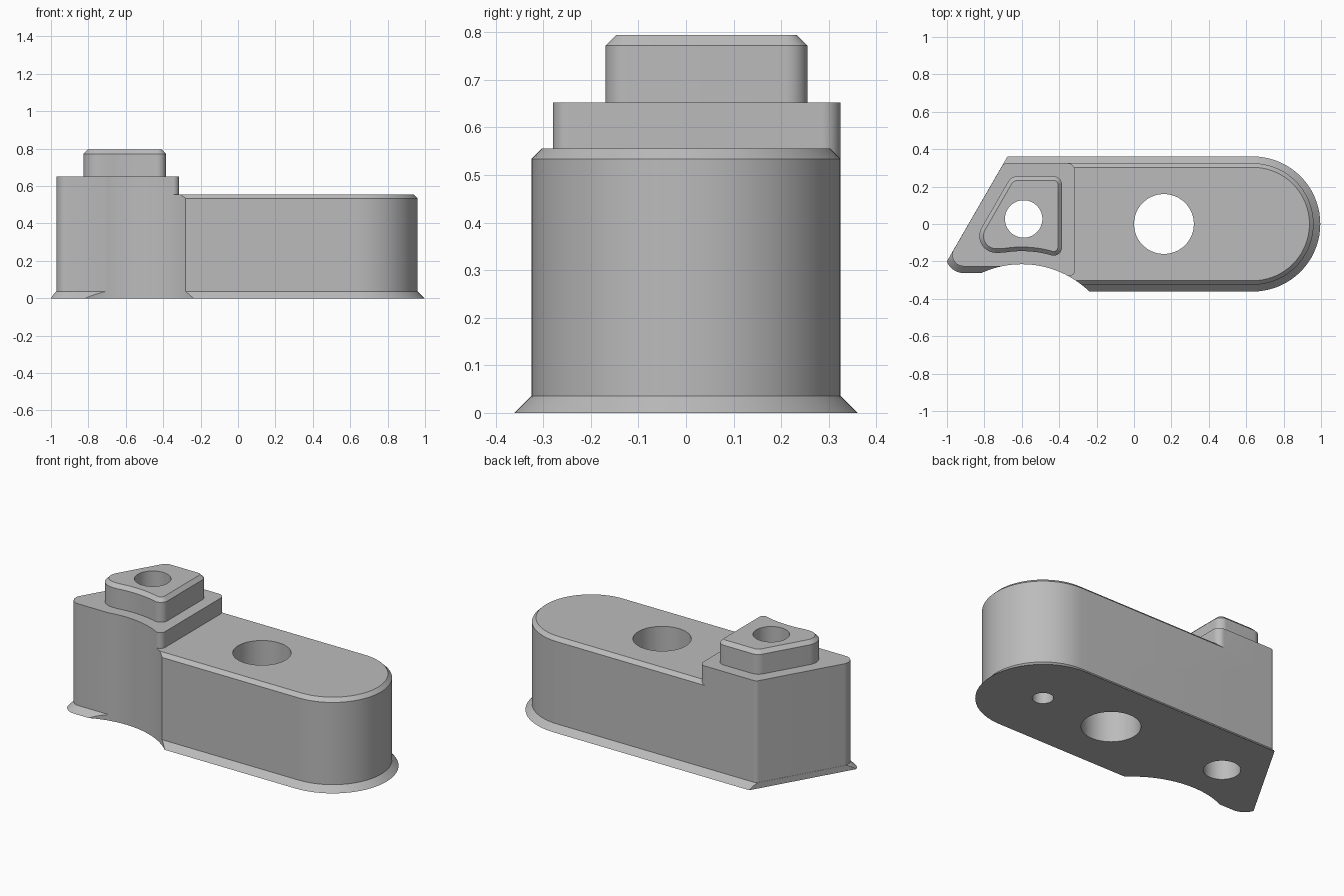
import bpy, bmesh, math
from mathutils import Vector

cube = bpy.data.objects.get("Cube")
if cube:
    bpy.data.objects.remove(cube, do_unlink=True)

grey = bpy.data.materials.new("plain grey")
grey.use_nodes = True
COLOUR = (0.5, 0.5, 0.5, 1)
grey.diffuse_color = COLOUR
grey.node_tree.nodes["Principled BSDF"].inputs["Base Color"].default_value = COLOUR

SLANT = 1 / math.sqrt(3)          # x run per y of the slanted end
SCOOP = Vector((-0.6, -0.735))    # centre of the concave front scoop
SCOOP_R = 0.52


def slant_x(y, inset=0.0):
    return -1.015 + (y + 0.226) * SLANT + inset / math.cos(math.pi / 6)


def outline(corners, grow=0.0):
    """Counter-clockwise corners (x, y, radius), offset outwards and rounded."""
    pts = [Vector(c[:2]) for c in corners]
    n = len(pts)
    dirs = [(pts[(i + 1) % n] - pts[i]).normalized() for i in range(n)]
    result = []
    for i, (p, corner) in enumerate(zip(pts, corners)):
        a, b = dirs[i - 1], dirs[i]
        na, nb = Vector((a.y, -a.x)), Vector((b.y, -b.x))
        p = p + (na + nb) * (grow / (1 + na.dot(nb)))
        if not corner[2]:
            result.append(p)
            continue
        r = corner[2] + grow
        centre = p - (na + nb) * (r / (1 + na.dot(nb)))
        start = math.atan2(na.y, na.x)
        turn = math.acos(max(-1, min(1, na.dot(nb))))
        steps = max(4, round(turn / math.radians(5)))
        for k in range(steps + 1):
            t = start + turn * k / steps
            result.append(centre + r * Vector((math.cos(t), math.sin(t))))
    return result


def loft(name, corners, levels):
    """Stack the outline at (height, offset) levels into a closed solid."""
    bm = bmesh.new()
    rings = [[bm.verts.new((p.x, p.y, z)) for p in outline(corners, grow)]
             for z, grow in levels]
    n = len(rings[0])
    for low, high in zip(rings, rings[1:]):
        for i in range(n):
            j = (i + 1) % n
            bm.faces.new((low[i], low[j], high[j], high[i]))
    bm.faces.new(rings[0][::-1])
    bm.faces.new(rings[-1])
    mesh = bpy.data.meshes.new(name)
    bm.to_mesh(mesh)
    bm.free()
    obj = bpy.data.objects.new(name, mesh)
    bpy.context.collection.objects.link(obj)
    mesh.materials.append(grey)
    return obj


def cylinder(name, x, y, radius, z0, z1, sides=64):
    bpy.ops.mesh.primitive_cylinder_add(vertices=sides, radius=radius, depth=z1 - z0,
                                        location=(x, y, (z0 + z1) / 2))
    obj = bpy.context.object
    obj.name = name
    obj.data.materials.append(grey)
    return obj


def combine(target, other, operation):
    mod = target.modifiers.new(operation.lower(), 'BOOLEAN')
    mod.operation, mod.solver, mod.object = operation, 'EXACT', other
    bpy.context.view_layer.objects.active = target
    bpy.ops.object.modifier_apply(modifier=mod.name)
    bpy.data.objects.remove(other, do_unlink=True)


# Main body: flared foot, straight wall, chamfered top edge
left_tip = (slant_x(-0.226), -0.226, 0.06)
back_corner = (slant_x(0.325), 0.325, 0.03)
body = loft("bracket_body",
            [left_tip, (-0.55, -0.226, 0), (-0.45, -0.325, 0),
             (0.96, -0.325, 0.3249), (0.96, 0.325, 0.3249), back_corner],
            [(0, 0.036), (0.036, 0), (0.534, 0), (0.556, -0.022)])

# Trim the foot flush with the slanted end
bm = bmesh.new()
bm.from_mesh(body.data)
normal = Vector((-math.cos(math.pi / 6), 0.5, 0))
cut = bmesh.ops.bisect_plane(bm, geom=bm.verts[:] + bm.edges[:] + bm.faces[:],
                             plane_co=Vector((slant_x(0), 0, 0)) + normal * 0.0005,
                             plane_no=normal, clear_outer=True)
bmesh.ops.holes_fill(bm, edges=[e for e in bm.edges if e.is_boundary])
bmesh.ops.recalc_face_normals(bm, faces=bm.faces[:])
bm.to_mesh(body.data)
bm.free()

# Raised step over the slanted end
step = loft("raised_step",
            [left_tip, (-0.55, -0.226, 0), (-0.45, -0.4, 0), (-0.38, -0.268, 0),
             (-0.315, -0.297, 0.033), (-0.315, 0.325, 0.04), back_corner],
            [(0.5, 0), (0.652, 0)])
combine(body, step, 'UNION')

# Concave scoop in the front
combine(body, cylinder("scoop_cutter", SCOOP.x, SCOOP.y, SCOOP_R, -0.2, 1, 160), 'DIFFERENCE')

# Pedestal whose front follows the scoop
inset = 0.07
scoop_edge = []
for k in range(9):
    x = -0.7 + 0.235 * k / 8
    y = SCOOP.y + math.sqrt((SCOOP_R + inset) ** 2 - (x - SCOOP.x) ** 2)
    scoop_edge.append((x, y, 0))
pedestal = loft("pedestal",
                [(slant_x(-0.156, inset), -0.156, 0.09)] + scoop_edge +
                [(-0.385, -0.184, 0.045), (-0.385, 0.255, 0.045),
                 (slant_x(0.255, inset), 0.255, 0.06)],
                [(0.6, 0), (0.772, 0), (0.794, -0.022)])
combine(body, pedestal, 'UNION')

# Two through holes and a blind hole under the round end
for name, x, y, radius, top in (("centre_hole", 0.16, 0, 0.16, 1),
                                ("pedestal_hole", -0.59, 0.027, 0.1, 1),
                                ("blind_hole", 0.635, 0, 0.057, 0.4)):
    combine(body, cylinder(name, x, y, radius, -0.2, top), 'DIFFERENCE')

bpy.ops.object.select_all(action='DESELECT')
body.select_set(True)
bpy.context.view_layer.objects.active = body
bpy.ops.object.shade_smooth_by_angle(angle=math.radians(25))
